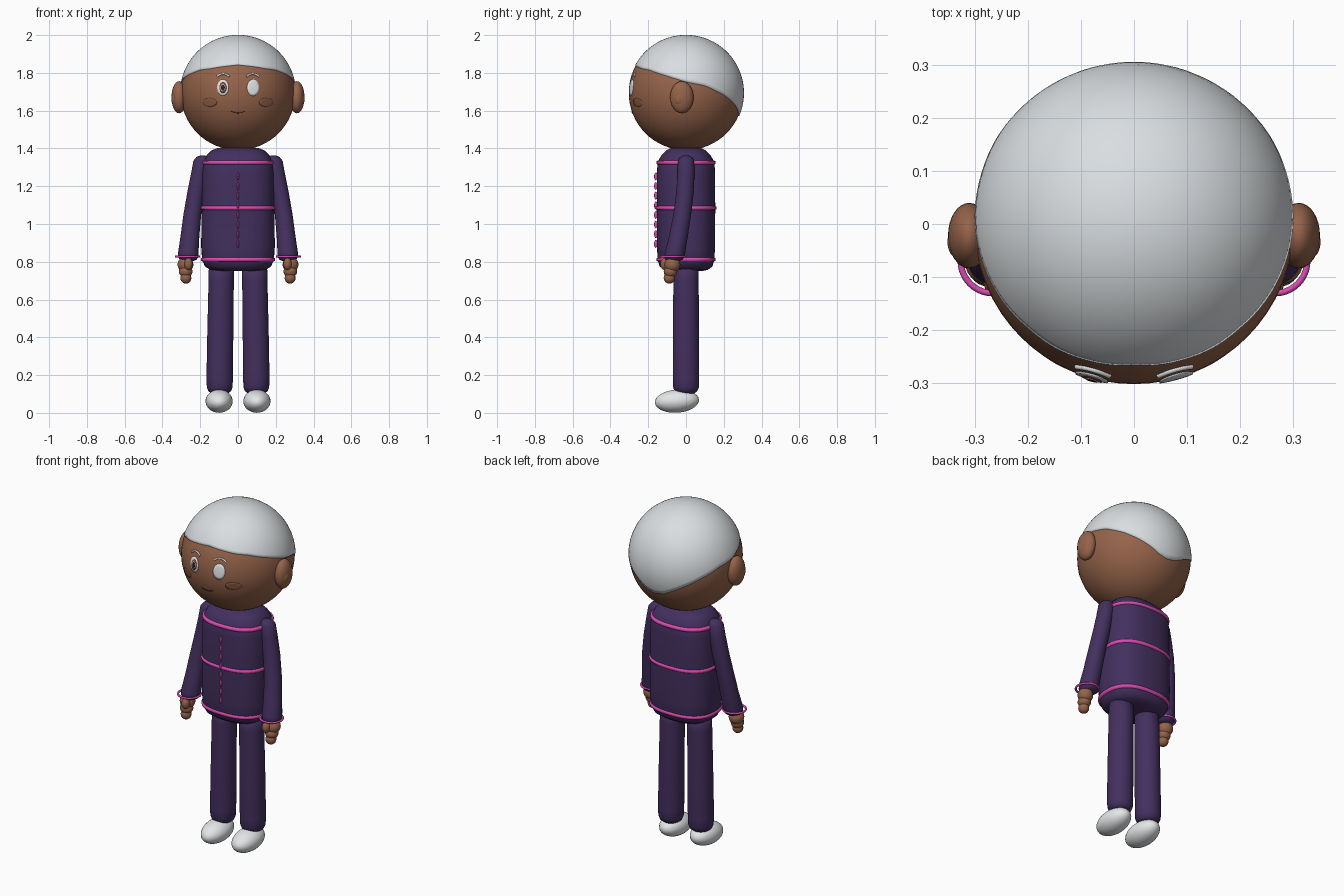
import bpy, bmesh
from math import sin, cos, pi, radians, sqrt, copysign

cube = bpy.data.objects.get("Cube")
if cube:
    bpy.data.objects.remove(cube)


def material(name, rgb):
    m = bpy.data.materials.new(name)
    m.use_nodes = True
    m.diffuse_color = (*rgb, 1)
    m.node_tree.nodes["Principled BSDF"].inputs["Base Color"].default_value = (*rgb, 1)
    return m


SKIN = material("brown skin", (.30, .125, .068))
BLUSH = material("cheek brown", (.26, .10, .055))
HAIR = material("silver hair", (.70, .73, .75))
WHITE = material("shoe white", (.80, .82, .83))
CLOTH = material("dark purple cloth", (.056, .029, .112))
PINK = material("pink trim", (.70, .07, .44))
IRIS = material("reddish brown iris", (.22, .07, .05))
DARK = material("dark brown", (.04, .015, .012))

HEAD_Z, HEAD_R = 1.694, .303


def add(name, bm, mat):
    bmesh.ops.recalc_face_normals(bm, faces=bm.faces)
    mesh = bpy.data.meshes.new(name)
    bm.to_mesh(mesh)
    bm.free()
    for p in mesh.polygons:
        p.use_smooth = True
    mesh.materials.append(mat)
    ob = bpy.data.objects.new(name, mesh)
    bpy.context.collection.objects.link(ob)
    return ob


def skin_rings(name, rings, mat, cap_end=True):
    """Join closed rings of points into a surface."""
    bm = bmesh.new()
    loops = [[bm.verts.new(p) for p in ring] for ring in rings]
    for a, b in zip(loops, loops[1:]):
        for i in range(len(a)):
            j = (i + 1) % len(a)
            bm.faces.new((a[i], a[j], b[j], b[i]))
    bm.faces.new(loops[0])
    if cap_end:
        bm.faces.new(loops[-1])
    return add(name, bm, mat)


def section(x, y, z, rx, ry, power=2.0, n=40):
    e = 2 / power
    pts = []
    for i in range(n):
        c, s = cos(2 * pi * i / n), sin(2 * pi * i / n)
        pts.append((x + rx * copysign(abs(c) ** e, c), y + ry * copysign(abs(s) ** e, s), z))
    return pts


def loft(name, sections, mat, power=2.0):
    return skin_rings(name, [section(*s, power=power) for s in sections], mat)


def ellipsoid(name, loc, size, mat, tilt=0, seg=32):
    bm = bmesh.new()
    bmesh.ops.create_uvsphere(bm, u_segments=seg, v_segments=seg // 2, radius=1)
    ob = add(name, bm, mat)
    ob.location, ob.scale, ob.rotation_euler.x = loc, size, radians(tilt)
    return ob


def on_face(x, z, lift):
    return (x, -sqrt((HEAD_R + lift) ** 2 - x * x - (z - HEAD_Z) ** 2), z)


def face_patch(name, x, z, rx, rz, lift, mat):
    """Oval plate lying on the face."""
    rings = [[on_face(x + rx * k * cos(a * pi / 16), z + rz * k * sin(a * pi / 16), lift)
              for a in range(32)] for k in (.1, .4, .7, 1)]
    rings.append([on_face(p[0], p[2], 0) for p in rings[-1]])
    return skin_rings(name, rings, mat, cap_end=False)


def face_line(name, points, radius, mat):
    """Thin tube drawn along the face."""
    cu = bpy.data.curves.new(name, 'CURVE')
    cu.dimensions, cu.bevel_depth, cu.bevel_resolution, cu.use_fill_caps = '3D', radius, 2, True
    sp = cu.splines.new('POLY')
    sp.points.add(len(points) - 1)
    for p, (x, z) in zip(sp.points, points):
        p.co = (*on_face(x, z, .001), 1)
    cu.materials.append(mat)
    ob = bpy.data.objects.new(name, cu)
    bpy.context.collection.objects.link(ob)


def torus(name, loc, major, minor, mat):
    rings = [section(loc[0], loc[1], loc[2] + minor * sin(t * pi / 4),
                     major + minor * cos(t * pi / 4), major + minor * cos(t * pi / 4))
             for t in range(9)]
    bm = bmesh.new()
    loops = [[bm.verts.new(p) for p in r] for r in rings]
    for a, b in zip(loops, loops[1:]):
        for i in range(len(a)):
            bm.faces.new((a[i], a[i - 1], b[i - 1], b[i]))
    bmesh.ops.remove_doubles(bm, verts=bm.verts, dist=1e-5)
    return add(name, bm, mat)


# Head
ellipsoid("head", (0, 0, HEAD_Z), (HEAD_R,) * 3, SKIN, seg=64)

# Hair cap: lower edge given as elevation at each angle from the front
HAIRLINE = [(0, 29.3), (20, 27), (32, 25), (46, 23.5), (70, 17), (90, 11), (110, 7),
            (131, -2), (155, -14), (170, -22), (181, -24)]


def hairline(deg):
    for (a0, e0), (a1, e1) in zip(HAIRLINE, HAIRLINE[1:]):
        if a0 <= deg <= a1:
            return e0 + (e1 - e0) * (deg - a0) / (a1 - a0)


def hair_ring(t, r):
    ring = []
    for i in range(96):
        az = 360 * i / 96
        el = radians(90 - t * (90 - hairline(min(az, 360 - az))))
        ring.append((r * cos(el) * sin(radians(az)), -r * cos(el) * cos(radians(az)),
                     HEAD_Z + r * sin(el)))
    return ring


hair = [hair_ring(max(k, .1) / 24, HEAD_R + .004) for k in range(25)]
skin_rings("hair", hair + [hair_ring(1, HEAD_R - .004)], HAIR, cap_end=False)

# Torso
BODY = [(.75, .10, .08), (.757, .145, .115), (.775, .175, .14), (.81, .19, .15),
        (.88, .195, .154), (1.085, .193, .155), (1.28, .19, .154), (1.33, .183, .149),
        (1.365, .165, .13), (1.39, .14, .105), (1.402, .11, .08)]
loft("torso", [(0, 0, *b) for b in BODY], CLOTH, power=2.5)

# Trim bands round the torso
for name, z, rx, ry in (("top_band", 1.325, .184, .15), ("middle_band", 1.085, .193, .155),
                        ("bottom_band", .812, .190, .150)):
    loft(name, [(0, 0, z + dz, rx + d, ry + d) for dz, d in
                ((-.012, -.006), (-.008, .005), (0, .007), (.008, .005), (.012, -.006))],
         PINK, power=2.5)

# Dashed front fastening
for i in range(8):
    ellipsoid(f"front_dash_{i + 1}", (0, -.160, .895 + i * .051), (.006, .009, .021), PINK, seg=12)

# Face
face_patch("right_eye", -.08, 1.722, .031, .043, .003, WHITE)
face_patch("right_iris", -.08, 1.722, .019, .029, .0045, IRIS)
face_patch("right_iris_light", -.08, 1.722, .013, .02, .0055, WHITE)
face_patch("right_pupil", -.08, 1.722, .010, .016, .0065, DARK)
face_patch("left_eye", .08, 1.722, .032, .044, .003, WHITE)
face_line("mouth", [(x * .009, 1.588 + .0005 * x * x) for x in range(-4, 5)], .002, DARK)

for side, s in (("left", 1), ("right", -1)):
    face_line(side + "_brow", [(s * (.078 + .008 * k), 1.795 - .0009 * k * k)
                               for k in range(-4, 5)], .005, HAIR)
    face_patch(side + "_cheek", s * .15, 1.643, .038, .023, .0015, BLUSH)

    # Ears
    ellipsoid(side + "_ear", (s * .312, -.022, 1.671), (.04, .062, .085), SKIN)
    ellipsoid(side + "_inner_ear", (s * .335, -.034, 1.662), (.018, .030, .036), SKIN)

    # Sleeves
    ARM = [(.188, 0, 1.362, .015), (.189, 0, 1.354, .032), (.193, 0, 1.335, .043),
           (.203, 0, 1.27, .045), (.222, -.005, 1.17, .046), (.242, -.02, 1.05, .047),
           (.255, -.041, .93, .050), (.263, -.058, .85, .054), (.264, -.062, .825, .053),
           (.264, -.063, .81, .045), (.264, -.063, .803, .025)]
    loft(side + "_sleeve", [(s * x, y, z, r, r) for x, y, z, r in ARM], CLOTH)
    torus(side + "_cuff", (s * .267, -.07, .828), .061, .006, PINK)

    # Hands: stacked rounded segments and a thumb
    for part, x, y, z, size in (("palm", .278, -.072, .785, (.042, .042, .042)),
                                ("knuckles", .277, -.082, .748, (.036, .036, .032)),
                                ("fingertips", .276, -.088, .714, (.029, .030, .030)),
                                ("thumb", .262, -.112, .788, (.022, .024, .032))):
        ellipsoid(f"{side}_{part}", (s * x, y, z), size, SKIN, seg=24)

    # Legs
    LEG = [(.088, .80, .066), (.089, .70, .067), (.094, .40, .069), (.097, .18, .070),
           (.097, .135, .068), (.097, .115, .060), (.097, .104, .045), (.097, .10, .02)]
    loft(side + "_leg", [(s * x, 0, z, r, r) for x, z, r in LEG], CLOTH)

    # Shoes
    ellipsoid(side + "_shoe", (s * .1, -.048, .062), (.072, .117, .061), WHITE, tilt=4)
